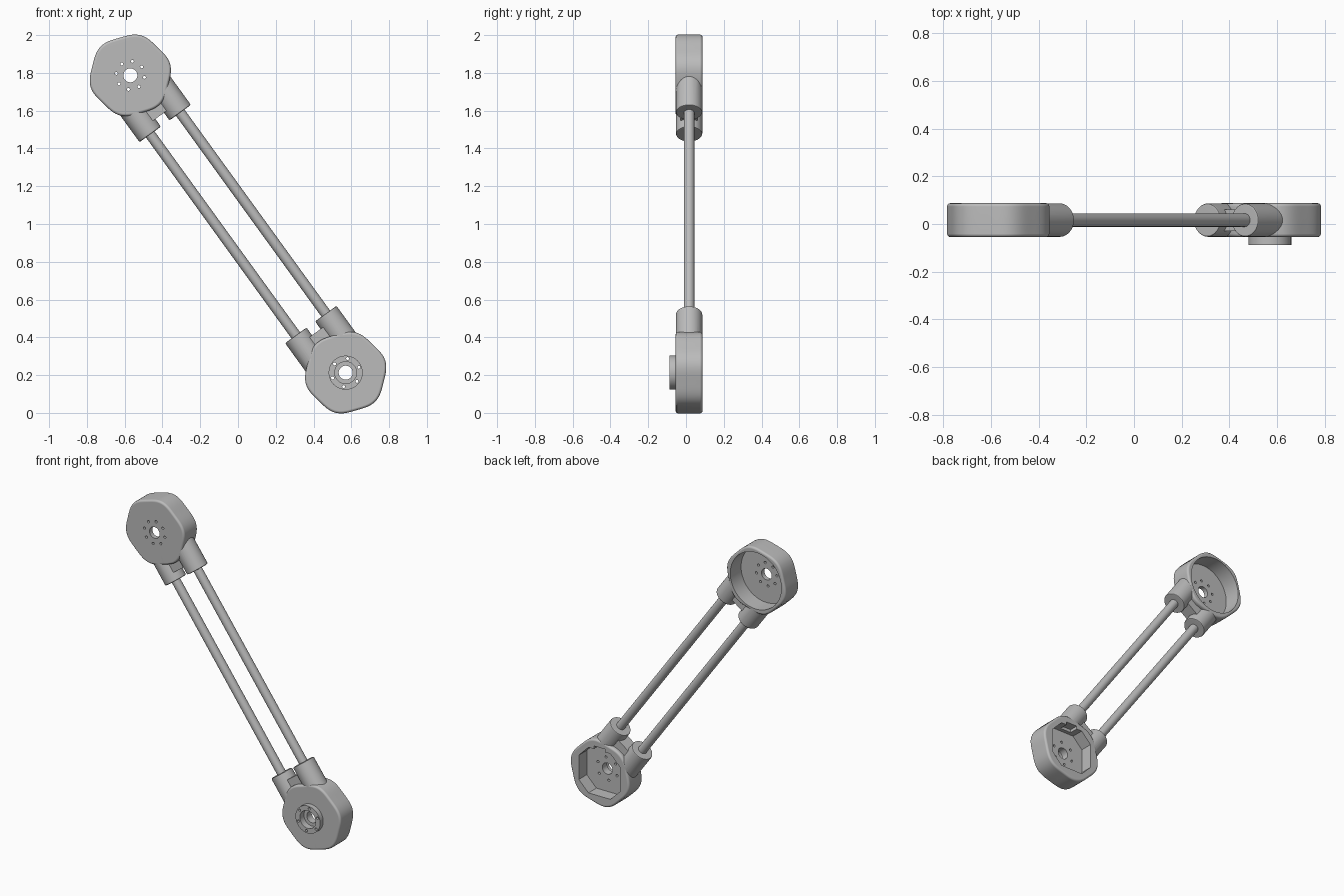
import bpy, bmesh
from math import pi, cos, sin, radians
from mathutils import Vector, Matrix

old = bpy.data.objects.get("Cube")
if old:
    bpy.data.objects.remove(old, do_unlink=True)

GREY = (0.5, 0.5, 0.5, 1)
mat = bpy.data.materials.new("grey plastic")
mat.use_nodes = True
mat.diffuse_color = GREY
mat.node_tree.nodes["Principled BSDF"].inputs["Base Color"].default_value = GREY

FRONT, BACK = -0.055, 0.0875
MID = (FRONT + BACK) / 2
TOP = Vector((-0.57, MID, 1.787))
LOW = Vector((0.57, MID, 0.213))
ALONG = (LOW - TOP).normalized()
ACROSS = Vector((-ALONG.z, 0, ALONG.x))
ROD_GAP = 0.098


def finish(name, bm):
    bmesh.ops.recalc_face_normals(bm, faces=bm.faces)
    mesh = bpy.data.meshes.new(name)
    bm.to_mesh(mesh)
    bm.free()
    mesh.materials.append(mat)
    ob = bpy.data.objects.new(name, mesh)
    bpy.context.collection.objects.link(ob)
    return ob


def ring(c, r, n, lobe=0.0):
    """Outline in the xz plane, optionally with six soft lobes."""
    pts = []
    for i in range(n):
        a = 2 * pi * i / n
        rr = r + lobe * cos(6 * (a - radians(76)))
        pts.append((c.x + rr * cos(a), c.z + rr * sin(a)))
    return pts


def prism(name, pts, y0, y1, bevel=0.0):
    """Extrude an xz outline along y and round its two rims."""
    bm = bmesh.new()
    face = bm.faces.new([bm.verts.new((x, y0, z)) for x, z in pts])
    ext = bmesh.ops.extrude_face_region(bm, geom=[face])["geom"]
    bmesh.ops.translate(bm, vec=(0, y1 - y0, 0),
                        verts=[v for v in ext if isinstance(v, bmesh.types.BMVert)])
    if bevel:
        bm.normal_update()
        rims = [e for e in bm.edges if abs(e.verts[0].co.y - e.verts[1].co.y) < 1e-6]
        bmesh.ops.bevel(bm, geom=rims, offset=bevel, segments=3, profile=0.5, affect='EDGES')
    return finish(name, bm)


def tube(name, p0, p1, r, n=40, bevel=0.0):
    """Solid round bar between two points."""
    bm = bmesh.new()
    d = p1 - p0
    bmesh.ops.create_cone(bm, cap_ends=True, segments=n, radius1=r, radius2=r, depth=d.length)
    if bevel:
        rims = [e for e in bm.edges if abs(e.verts[0].co.z - e.verts[1].co.z) < 1e-6]
        bmesh.ops.bevel(bm, geom=rims, offset=bevel, segments=2, profile=0.5, affect='EDGES')
    spin = d.to_track_quat('Z', 'Y').to_matrix().to_4x4()
    bm.transform(Matrix.Translation((p0 + p1) / 2) @ spin)
    return finish(name, bm)


def combine(ob, other, op):
    mod = ob.modifiers.new(op.lower(), 'BOOLEAN')
    mod.object, mod.operation, mod.solver = other, op, 'EXACT'
    bpy.context.view_layer.objects.active = ob
    bpy.ops.object.modifier_apply(modifier=mod.name)
    bpy.data.objects.remove(other, do_unlink=True)


def smooth(ob):
    bpy.ops.object.select_all(action='DESELECT')
    ob.select_set(True)
    bpy.context.view_layer.objects.active = ob
    bpy.ops.object.shade_smooth_by_angle(angle=radians(32))
    mod = ob.modifiers.new("even shading", 'WEIGHTED_NORMAL')
    mod.keep_sharp = True


def housing(name, c, way):
    """Lobed drum with two rod sockets joined by a thin web."""
    ob = prism(name, ring(c, 0.213, 120, 0.006), FRONT, BACK, 0.014)
    corners = [(0.08, -1), (0.265, -1), (0.265, 1), (0.08, 1)]
    web = [c + way * a + ACROSS * s * ROD_GAP for a, s in corners]
    combine(ob, prism("web", [(p.x, p.z) for p in web], MID - 0.045, MID + 0.045), 'UNION')
    for s in (-1, 1):
        base = c + ACROSS * s * ROD_GAP
        combine(ob, tube("socket", base + way * 0.08, base + way * 0.315, 0.07, 40, 0.008), 'UNION')
    return ob


def drill(ob, c, r, y0, y1, n=40):
    combine(ob, prism("drill", ring(c, r, n), y0, y1), 'DIFFERENCE')


def bolt_circle(ob, c, count):
    for i in range(count):
        a = radians(82) + 2 * pi * i / count
        drill(ob, c + Vector((cos(a), 0, sin(a))) * 0.075, 0.008, -0.2, 0.2, 12)


# Upper joint: open cup with a drilled floor
upper = housing("upper_joint", TOP, ALONG)
drill(upper, TOP, 0.186, -0.025, 0.2, 96)
drill(upper, TOP, 0.037, -0.2, 0.2)
bolt_circle(upper, TOP, 8)

# Lower joint: bearing boss in front, motor pocket behind
lower = housing("lower_joint", LOW, -ALONG)
combine(lower, prism("boss", ring(LOW, 0.09, 64), -0.0875, -0.03), 'UNION')
drill(lower, LOW, 0.058, -0.2, -0.045, 48)
H, K = 0.15, 0.08
quarter = [(H, -K), (H, K), (K, H), (-K, H), (-H, K), (-H, -K), (-K, -H), (K, -H)]
pocket = prism("pocket", [(LOW.x + x, LOW.z + z) for x, z in quarter], 0.005, 0.2)
combine(lower, pocket, 'DIFFERENCE')
notch = [(-0.04, 0.1), (0.04, 0.1), (0.04, 0.17), (-0.04, 0.17)]
cut = prism("notch", [(LOW.x + x, LOW.z + z) for x, z in notch], 0.03, 0.2)
combine(lower, cut, 'DIFFERENCE')
drill(lower, LOW, 0.037, -0.2, 0.2)
bolt_circle(lower, LOW, 6)

# Two parallel rods
rods = []
for s, side in ((-1, "right"), (1, "left")):
    off = ACROSS * s * ROD_GAP
    rods.append(tube(side + "_rod", TOP + ALONG * 0.25 + off, LOW - ALONG * 0.25 + off, 0.028, 32))

for ob in [upper, lower] + rods:
    smooth(ob)
